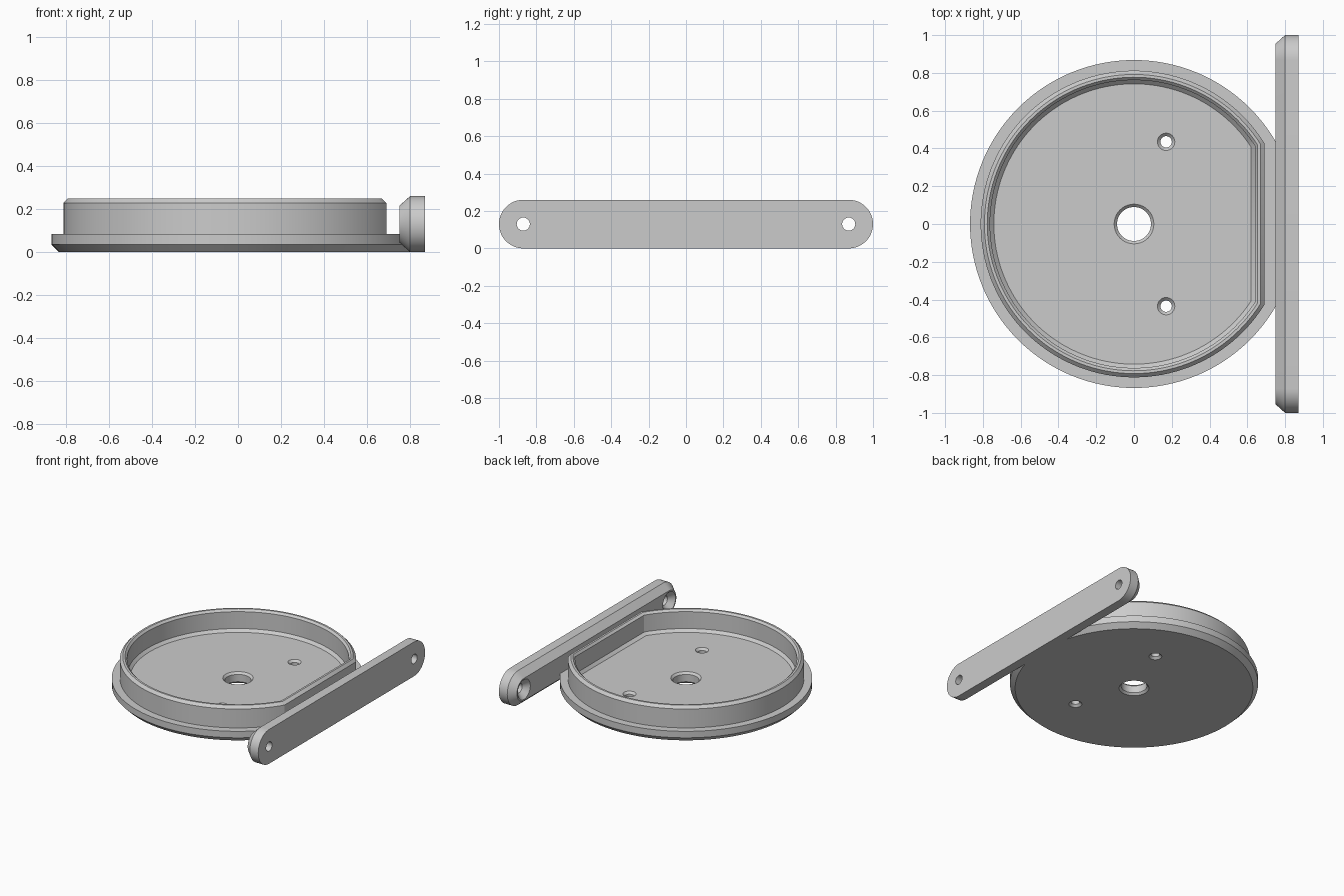
import bpy, bmesh
from math import sin, cos, acos, pi

cube = bpy.data.objects.get("Cube")
if cube:
    bpy.data.objects.remove(cube, do_unlink=True)

grey = bpy.data.materials.new("plain grey")
grey.use_nodes = True
colour = (0.6, 0.6, 0.6, 1)
grey.diffuse_color = colour
grey.node_tree.nodes["Principled BSDF"].inputs["Base Color"].default_value = colour


def loft(name, loops, ring=False):
    """Skin matching point loops; cap the ends, or join last to first."""
    bm = bmesh.new()
    rows = [[bm.verts.new(p) for p in loop] for loop in loops]
    pairs = list(zip(rows, rows[1:]))
    if ring:
        pairs.append((rows[-1], rows[0]))
    else:
        bm.faces.new(rows[0])
        bm.faces.new(rows[-1])
    for a, b in pairs:
        n = len(a)
        for i in range(n):
            j = (i + 1) % n
            bm.faces.new((a[i], a[j], b[j], b[i]))
    bmesh.ops.recalc_face_normals(bm, faces=bm.faces[:])
    mesh = bpy.data.meshes.new(name)
    bm.to_mesh(mesh)
    bm.free()
    mesh.materials.append(grey)
    obj = bpy.data.objects.new(name, mesh)
    bpy.context.collection.objects.link(obj)
    return obj


def circle(r, n):
    return [(r * cos(2 * pi * i / n), r * sin(2 * pi * i / n)) for i in range(n)]


def lathe(name, profile, n, centre=(0, 0), along_x=False):
    """Solid of revolution along z, or along x, about a centre."""
    a, b = centre
    loops = []
    for r, h in profile:
        pts = [(a + u, b + v) for u, v in circle(r, n)]
        loops.append([(h, u, v) if along_x else (u, v, h) for u, v in pts])
    return loft(name, loops)


def cut(target, cutter):
    mod = target.modifiers.new("hole", 'BOOLEAN')
    mod.operation = 'DIFFERENCE'
    mod.solver = 'EXACT'
    mod.object = cutter
    bpy.context.view_layer.objects.active = target
    bpy.ops.object.modifier_apply(modifier=mod.name)
    bpy.data.objects.remove(cutter, do_unlink=True)


def smooth(obj):
    bpy.ops.object.select_all(action='DESELECT')
    obj.select_set(True)
    bpy.context.view_layer.objects.active = obj
    bpy.ops.object.shade_smooth_by_angle(angle=0.45)


# Round base plate with a chamfered lower edge
FLOOR = 0.085
base = lathe("base_plate", [(0.832, 0), (0.868, 0.036), (0.868, FLOOR)], 128)

# Centre hole and two screw holes, chamfered on both faces
for x, y, r, c in ((0, 0, 0.09, 0.015), (0.17, 0.435, 0.03, 0.016), (0.17, -0.435, 0.03, 0.016)):
    over = 0.03
    cut(base, lathe("hole_cutter",
                    [(r + c + over, -over), (r, c), (r, FLOOR - c), (r + c + over, FLOOR + over)],
                    48, (x, y)))
smooth(base)


# Raised rim: a circular wall with one flat side
def d_loop(inset, z, n=112):
    r, flat = 0.812 - inset, 0.69 - inset
    start = acos(flat / r)
    step = (2 * pi - 2 * start) / n
    return [(r * cos(start + i * step), r * sin(start + i * step), z) for i in range(n + 1)]


rim = loft("rim_wall", [d_loop(*p) for p in (
    (0, FLOOR - 0.01), (0, 0.228), (0.02, 0.248), (0.035, 0.248), (0.05, 0.233),
    (0.05, FLOOR + 0.02), (0.07, FLOOR), (0.07, FLOOR - 0.01))], ring=True)
smooth(rim)


# Mounting bar: rounded ends, chamfered on the inner face
HALF, MID = 0.87, 0.13


def stadium(x, r, n=24):
    right = [(x, HALF + r * sin(pi * i / n), MID + r * cos(pi * i / n)) for i in range(n + 1)]
    return right + [(x, -y, 2 * MID - z) for _, y, z in right]


bar = loft("mounting_bar", [stadium(0.75, 0.085), stadium(0.8, 0.13), stadium(0.87, 0.13)])

# Countersunk screw holes through the bar ends
for side in (-1, 1):
    cut(bar, lathe("hole_cutter", [(0.085, 0.74), (0.035, 0.79), (0.035, 0.9)],
                   48, (side * HALF, MID), along_x=True))
smooth(bar)
